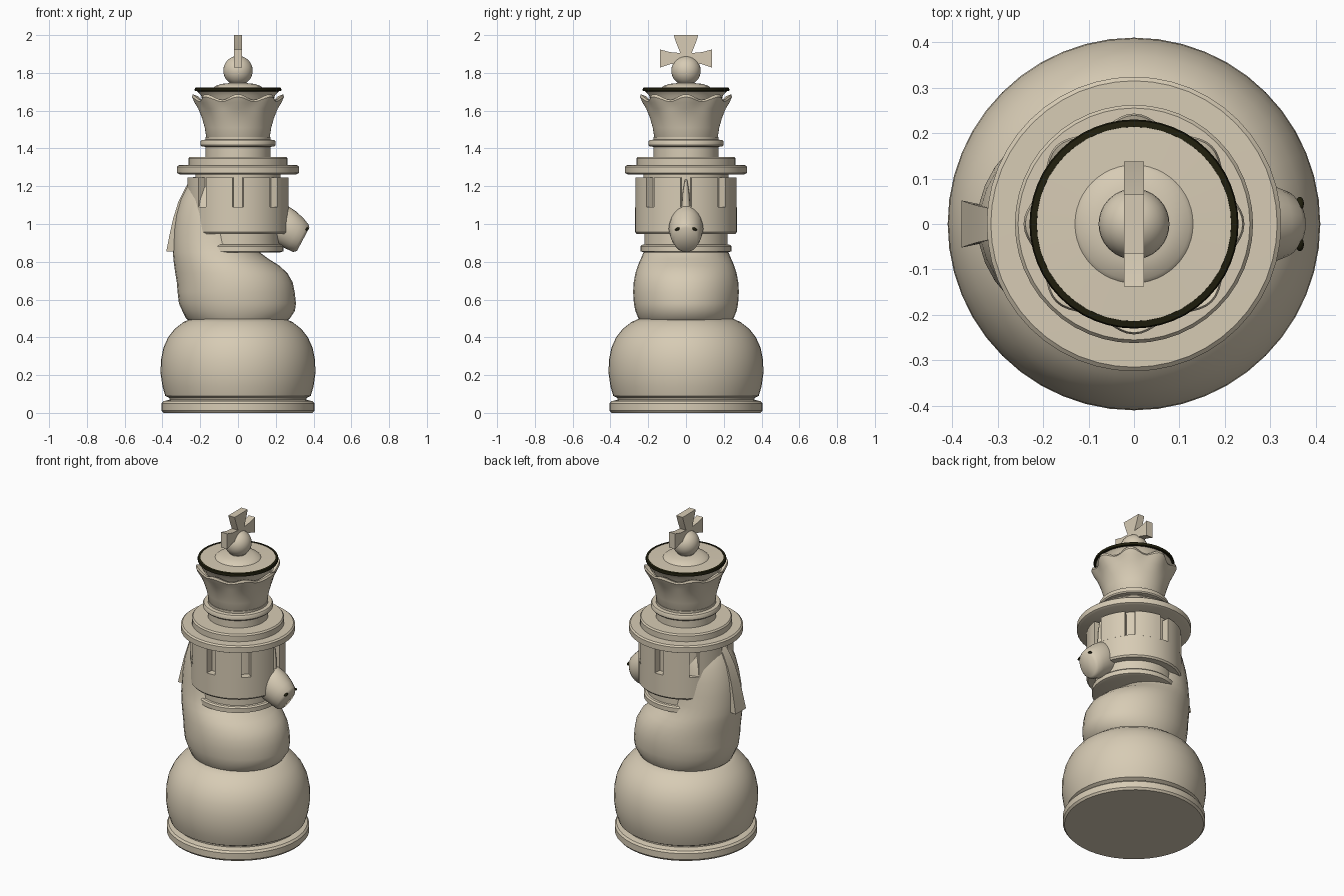
import bpy, bmesh
from math import sin, cos, pi, radians, asin
from mathutils import Vector

old = bpy.data.objects.get("Cube")
if old:
    bpy.data.objects.remove(old, do_unlink=True)


def material(name, rgb):
    m = bpy.data.materials.new(name)
    m.use_nodes = True
    m.diffuse_color = (*rgb, 1)
    m.node_tree.nodes["Principled BSDF"].inputs["Base Color"].default_value = (*rgb, 1)
    return m


CREAM = material("cream", (0.68, 0.60, 0.46))
BLACK = material("dark_olive", (0.014, 0.013, 0.004))


def finish(name, bm, mat=CREAM, angle=35):
    bmesh.ops.recalc_face_normals(bm, faces=bm.faces)
    me = bpy.data.meshes.new(name)
    bm.to_mesh(me)
    bm.free()
    me.materials.append(mat)
    me.shade_smooth()
    me.set_sharp_from_angle(angle=radians(angle))
    ob = bpy.data.objects.new(name, me)
    bpy.context.collection.objects.link(ob)
    return ob


def skin(name, rings, mat=CREAM, angle=35, cap=True):
    """Bridge rings of points in order; cap the ends or close into a loop."""
    bm = bmesh.new()
    rows = [[bm.verts.new(p) for p in r] for r in rings]
    n = len(rows[0])
    pairs = list(zip(rows, rows[1:])) + ([] if cap else [(rows[-1], rows[0])])
    for a, b in pairs:
        for i in range(n):
            j = (i + 1) % n
            bm.faces.new((a[i], a[j], b[j], b[i]))
    if cap:
        bm.faces.new(rows[0])
        bm.faces.new(rows[-1])
    return finish(name, bm, mat, angle)


def lathe(name, profile, mat=CREAM, n=48, cap=True, lobes=8):
    """Profile of (radius, height[, lobe radius, lobe height])."""
    rings = []
    for r, z, *w in profile:
        dr, dz = w or (0, 0)
        ring = []
        for i in range(n):
            a = 2 * pi * i / n
            k = cos(lobes * a)
            ring.append(((r + dr * k) * cos(a), (r + dr * k) * sin(a), z + dz * k))
        rings.append(ring)
    return skin(name, rings, mat, cap=cap)


def loft(name, sections, tilt=0, n=32, angle=50):
    """Ellipse sections (x, z, half length, half width), tilted about y."""
    t = radians(tilt)
    rings = [[(x + h * cos(a) * cos(t), w * sin(a), z + h * cos(a) * sin(t))
              for a in (2 * pi * i / n for i in range(n))]
             for x, z, h, w in sections]
    return skin(name, rings, angle=angle)


def prism(name, outline, place):
    """Closed outline in two copies, placed by a function of (u, v, side)."""
    return skin(name, [[place(u, v, s) for u, v in outline] for s in (-1, 1)], angle=30)


# Round foot and swollen base
lathe("foot", [(.395, 0), (.405, .012), (.405, .05), (.395, .062), (.36, .07)])
lathe("base", [(.36, .06), (.362, .078), (.385, .09), (.4, .14), (.41, .21), (.408, .28),
               (.395, .345), (.37, .4), (.335, .445), (.29, .48), (.255, .497), (.1, .5)])

# Leaning chest and neck
loft("neck_body", [(0, .48, .25, .24), (0, .5, .275, .252), (.003, .54, .298, .268),
                   (-.003, .58, .31, .276), (-.01, .64, .31, .28), (-.017, .69, .307, .277),
                   (-.035, .74, .297, .268), (-.06, .78, .278, .255), (-.09, .815, .252, .24),
                   (-.115, .85, .23, .225), (-.133, .9, .21, .21), (-.138, .97, .202, .2),
                   (-.133, 1.05, .195, .19), (-.12, 1.13, .185, .18),
                   (-.1, 1.2, .17, .16), (-.08, 1.245, .15, .14)])

# Animal head with forelock and nostrils
loft("head", [(.13, 1.03, .1, .07), (.22, 1.0, .105, .085), (.265, .975, .1, .092),
              (.305, .947, .092, .083), (.332, .926, .084, .072), (.345, .919, .07, .058)],
     tilt=62, n=24)
loft("forelock", [(.235, 1.03, .035, .05), (.235, 1.1, .03, .022),
                  (.238, 1.17, .024, .017), (.24, 1.235, .015, .006)], n=12)
for side, label in ((1, "left"), (-1, "right")):
    bm = bmesh.new()
    bmesh.ops.create_uvsphere(bm, u_segments=12, v_segments=8, radius=1)
    for v in bm.verts:
        v.co = Vector((.365 + v.co.x * .009, side * (.045 + v.co.y * .015),
                       .973 + v.co.z * .008 - v.co.y * .004))
    finish(label + "_nostril", bm, BLACK)

# Curved mane plate, widening downward
spine = [(-.235, 1.25), (-.275, 1.2), (-.315, 1.12), (-.343, 1.03), (-.363, .94), (-.38, .855)]
rings = []
for i, (x, z) in enumerate(spine):
    w = .022 + .006 * i
    rings.append([(x, -w, z), (x, w, z), (x + .05, w * .8, z), (x + .05, -w * .8, z)])
skin("mane", rings, angle=30)

# Tower: collar, wall with eight slots, inner drum
lathe("tower_collar", [(.225, .85), (.24, .855), (.24, .882), (.232, .89),
                       (.22, .892), (.22, .955)])
lathe("tower_wall", [(.225, .948), (.262, .948), (.27, .958), (.27, 1.09), (.225, 1.09)],
      cap=False)
lathe("tower_drum", [(.226, .95), (.226, 1.27)])
gap = asin(.028 / .27)
for k in range(8):
    steps = [k * pi / 4 + gap + (pi / 4 - 2 * gap) * i / 6 for i in range(7)]
    skin("battlement_%d" % (k + 1),
         [[(r * cos(a), r * sin(a), z)
           for r, z in ((.225, 1.085), (.27, 1.085), (.27, 1.245), (.225, 1.245))]
          for a in steps], angle=30)

# Stacked brim and neck rings
lathe("brim", [(.31, 1.263), (.324, 1.27), (.324, 1.303), (.315, 1.311), (.2, 1.312)])
lathe("brim_step", [(.262, 1.31), (.262, 1.347), (.255, 1.356), (.15, 1.356)])
lathe("crown_stem", [(.172, 1.35), (.172, 1.46)])
lathe("crown_ring", [(.17, 1.408), (.194, 1.411), (.199, 1.418), (.199, 1.436),
                     (.194, 1.444), (.17, 1.447)])

# Flared crown with scalloped lip
lathe("crown", [(.16, 1.445), (.168, 1.46), (.176, 1.51), (.19, 1.56), (.207, 1.61, .003, 0),
                (.222, 1.64, .009, .004), (.231, 1.66, .012, .012),
                (.227, 1.672, .012, .015), (.205, 1.665, .004, .01), (.19, 1.64)], n=96)
lathe("lid", [(.18, 1.62), (.195, 1.68), (.216, 1.703), (.216, 1.72), (.13, 1.722),
              (.122, 1.73), (.085, 1.742), (.045, 1.746), (.042, 1.76)])
lathe("lid_band", [(.212, 1.702), (.228, 1.704), (.23, 1.712), (.227, 1.721), (.214, 1.723)],
      BLACK, cap=False)

# Ball and flared cross
bm = bmesh.new()
bmesh.ops.create_uvsphere(bm, u_segments=32, v_segments=16, radius=.078)
bmesh.ops.translate(bm, verts=bm.verts, vec=(0, 0, 1.812))
finish("ball", bm)
half = [(.065, 2.0), (.052, 1.96), (.03, 1.905), (.085, 1.91), (.138, 1.924),
        (.138, 1.828), (.085, 1.846), (.03, 1.852), (.035, 1.82)]
outline = half + [(-y, z) for y, z in reversed(half)]
prism("cross", outline, lambda y, z, s: (s * .022, y, z))
